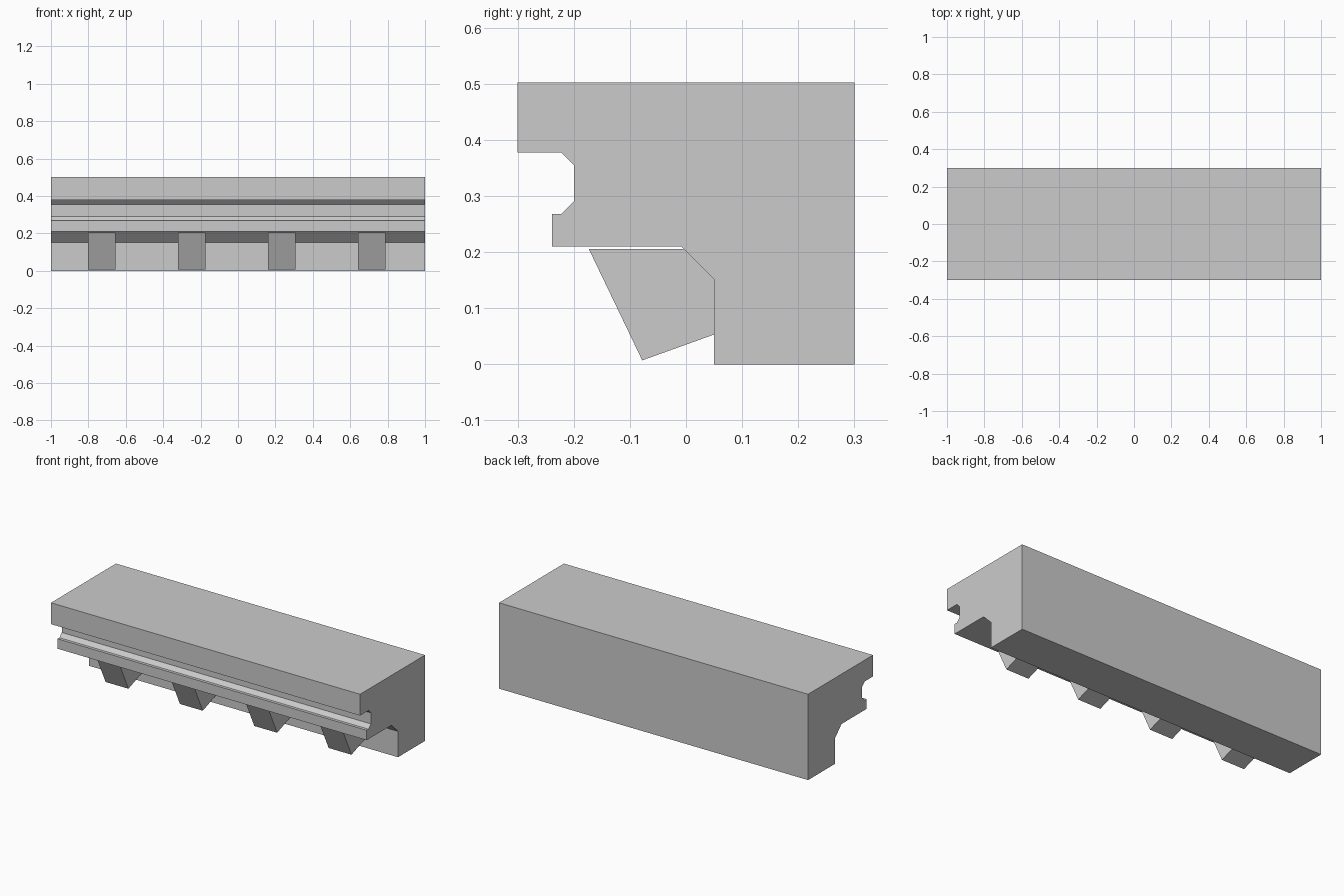
import bpy, bmesh

if "Cube" in bpy.data.objects:
    bpy.data.objects.remove(bpy.data.objects["Cube"])


def extrude_profile(name, profile, x0, x1):
    """Solid made by sweeping a (y, z) outline from x0 to x1."""
    bm = bmesh.new()
    face = bm.faces.new([bm.verts.new((x0, y, z)) for y, z in profile])
    ext = bmesh.ops.extrude_face_region(bm, geom=[face], use_keep_orig=True)
    moved = [g for g in ext["geom"] if isinstance(g, bmesh.types.BMVert)]
    bmesh.ops.translate(bm, verts=moved, vec=(x1 - x0, 0, 0))
    bmesh.ops.recalc_face_normals(bm, faces=bm.faces[:])
    mesh = bpy.data.meshes.new(name)
    bm.to_mesh(mesh)
    bm.free()
    obj = bpy.data.objects.new(name, mesh)
    bpy.context.collection.objects.link(obj)
    return obj


# Cornice body with chamfered groove and stepped underside
cornice = [(-0.30, 0.502), (0.30, 0.502), (0.30, 0.0), (0.05, 0.0),
           (0.05, 0.151), (-0.009, 0.21), (-0.239, 0.21), (-0.239, 0.268),
           (-0.222, 0.268), (-0.20, 0.29), (-0.20, 0.355),
           (-0.222, 0.377), (-0.30, 0.377)]
extrude_profile("cornice_body", cornice, -1.0, 1.0)

# Slanted support blocks, with their backs buried in the body
bracket = [(-0.173, 0.205), (-0.078, 0.007), (0.05, 0.053),
           (0.08, 0.064), (0.08, 0.205)]
for i in range(4):
    x = -0.802 + 0.481 * i
    extrude_profile(f"bracket_{i + 1}", bracket, x, x + 0.148)
